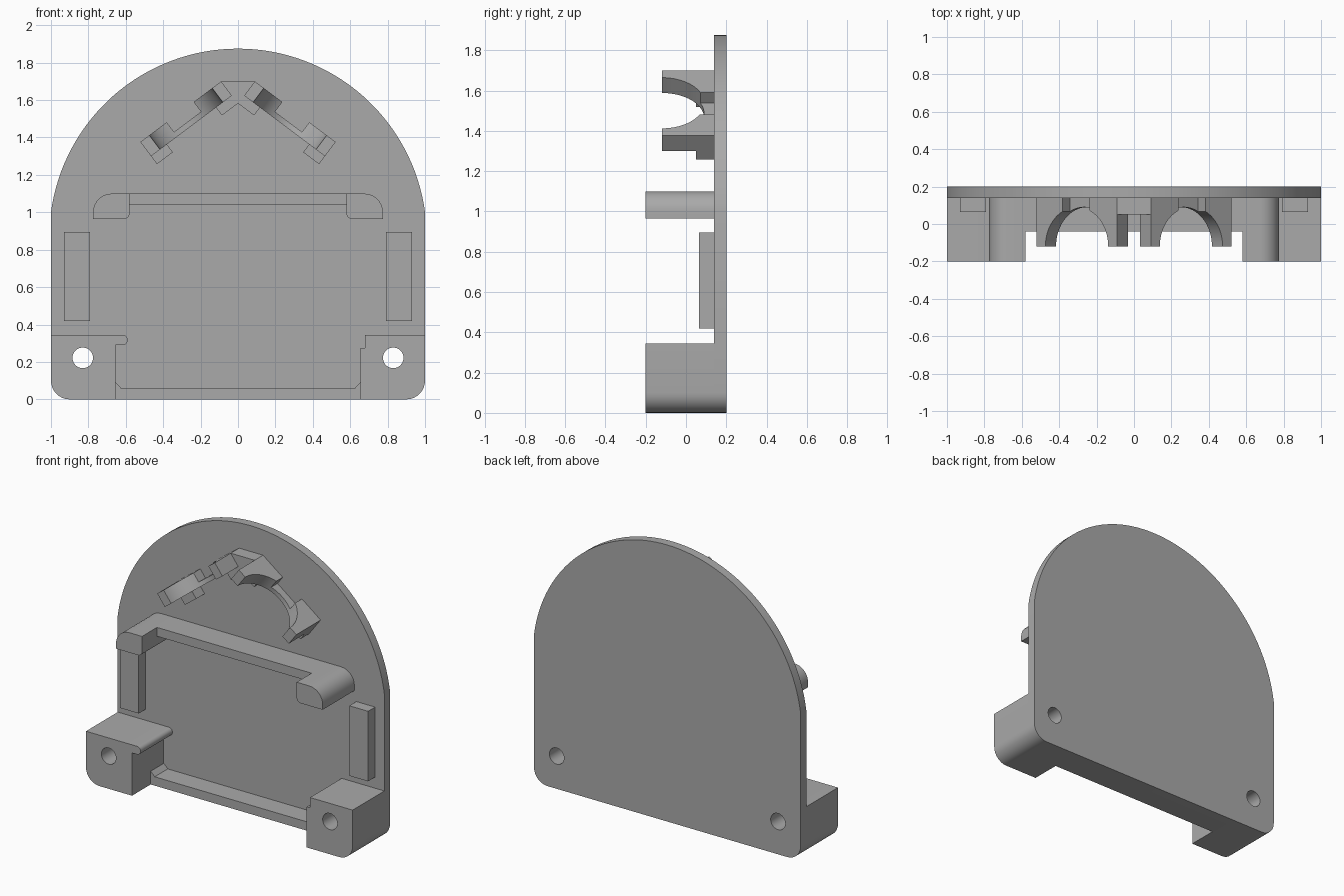
import bpy, bmesh, math
from mathutils import Vector

if "Cube" in bpy.data.objects:
    bpy.data.objects.remove(bpy.data.objects["Cube"])

grey = bpy.data.materials.new("grey plastic")
grey.diffuse_color = (0.4, 0.4, 0.4, 1)
grey.use_nodes = True
grey.node_tree.nodes["Principled BSDF"].inputs["Base Color"].default_value = grey.diffuse_color
X, Y, Z, O = Vector((1, 0, 0)), Vector((0, 1, 0)), Vector((0, 0, 1)), Vector((0, 0, 0))
BACK, WALL, FRONT = 0.2, 0.14, -0.2


def rounded(corners, steps=8):
    """Outline from (a, b[, radius]) corners, filleting those with a radius."""
    out, n = [], len(corners)
    for i, c in enumerate(corners):
        p = Vector(c[:2])
        if len(c) < 3:
            out.append(p)
            continue
        d1 = (Vector(corners[i - 1][:2]) - p).normalized()
        d2 = (Vector(corners[(i + 1) % n][:2]) - p).normalized()
        r = c[2]
        for k in range(steps + 1):
            t = k / steps * math.pi / 2
            out.append(p + d1 * r * (1 - math.sin(t)) + d2 * r * (1 - math.cos(t)))
    return out


def prism(name, outline, lo, hi, a=X, b=Z, c=Y, origin=O):
    """Extrude an outline in the a/b plane along c from lo to hi."""
    bm = bmesh.new()
    face = bm.faces.new([bm.verts.new(origin + a * p[0] + b * p[1] + c * lo) for p in outline])
    ext = bmesh.ops.extrude_face_region(bm, geom=[face])
    bmesh.ops.translate(bm, vec=c * (hi - lo),
                        verts=[v for v in ext["geom"] if isinstance(v, bmesh.types.BMVert)])
    bmesh.ops.recalc_face_normals(bm, faces=bm.faces)
    me = bpy.data.meshes.new(name)
    bm.to_mesh(me)
    bm.free()
    me.materials.append(grey)
    ob = bpy.data.objects.new(name, me)
    bpy.context.collection.objects.link(ob)
    return ob


def rect(a0, a1, b0, b1):
    return [(a0, b0), (a1, b0), (a1, b1), (a0, b1)]


def circle(a, b, r, n=40):
    return [(a + r * math.cos(2 * math.pi * k / n), b + r * math.sin(2 * math.pi * k / n))
            for k in range(n)]


def cut(ob, cutter):
    mod = ob.modifiers.new("cut", 'BOOLEAN')
    mod.operation, mod.solver, mod.object = 'DIFFERENCE', 'EXACT', cutter
    bpy.context.view_layer.objects.active = ob
    bpy.ops.object.modifier_apply(modifier=mod.name)
    bpy.data.objects.remove(cutter)


# back plate: rounded lower corners, straight sides, circular arch
arch_r, arch_z = 1.009, 0.866
a0 = math.atan2(1.0 - arch_z, 1.0)
arch = [(arch_r * math.cos(t), arch_z + arch_r * math.sin(t))
        for t in (a0 + (math.pi - 2 * a0) * k / 64 for k in range(65))]
plate = prism("back_plate", rounded([(-1, 0, 0.1), (1, 0, 0.1)] + arch), WALL, BACK)

# corner blocks: one with a snap lip, one with a notch
left = prism("left_block", rounded([(-1, 0, 0.1), (-0.655, 0), (-0.655, 0.29), (-0.59, 0.29, 0.027),
                                    (-0.59, 0.345, 0.027), (-1, 0.345)]), FRONT, WALL)
right = prism("right_block", rounded([(0.655, 0), (1, 0, 0.1), (1, 0.345), (0.68, 0.345),
                                      (0.68, 0.275), (0.655, 0.275)]), FRONT, WALL)

# screw holes through blocks and plate
for block, x in ((left, -0.83), (right, 0.83)):
    for ob in (block, plate):
        cut(ob, prism("hole_cutter", circle(x, 0.222, 0.055), -0.4, 0.4))

# bottom rail with filleted ends
prism("bottom_rail", rounded([(-0.655, 0), (0.655, 0), (0.655, 0.09), (0.654, 0.09),
                              (0.625, 0.06), (-0.625, 0.06), (-0.654, 0.09), (-0.655, 0.09)]), 0.0, WALL)

# top rail and its hooked ends
prism("top_rail", rect(-0.58, 0.58, 1.04, 1.1), -0.04, WALL)
for side, s in (("left", -1), ("right", 1)):
    prism(side + "_hook", rounded([(s * 0.58, 1.1), (s * 0.775, 1.1, 0.1), (s * 0.775, 0.965),
                                   (s * 0.58, 0.965, 0.03)]), FRONT, WALL)
    # side guide bars
    prism(side + "_guide", rect(s * 0.79, s * 0.93, 0.42, 0.895), 0.065, WALL)

    # slanted saddle: u runs down and outwards, n is its upper normal
    u, n = Vector((s * 0.8, 0, -0.6)), Vector((s * 0.6, 0, 0.8))
    at = Vector((s * 0.09, 0, 1.7))
    saddle = prism(side + "_saddle", rect(0, 0.54, -0.12, WALL), -0.095, 0, u, Y, n, at)
    cut(saddle, prism("bore_cutter", circle(0.27, -0.12, 0.21, 64), -0.3, 0.2, u, Y, n, at))
    cut(saddle, prism("notch_cutter", rect(0.184, 0.364, -0.3, 0.3), -0.065, 0.1, u, Y, n, at))
    for part, lo, hi in (("inner", 0, 0.106), ("outer", 0.434, 0.54)):
        prism(side + "_" + part + "_foot", rect(lo, hi, 0.05, WALL), -0.148, -0.095, u, Y, n, at)

# wedge joining the two saddles
prism("saddle_bridge", [(-0.09, 1.7), (0, 1.58), (0.09, 1.7)], 0.05, WALL)

# smooth curved surfaces, keep hard edges
bpy.ops.object.select_all(action='SELECT')
bpy.ops.object.shade_smooth_by_angle(angle=math.radians(25))
